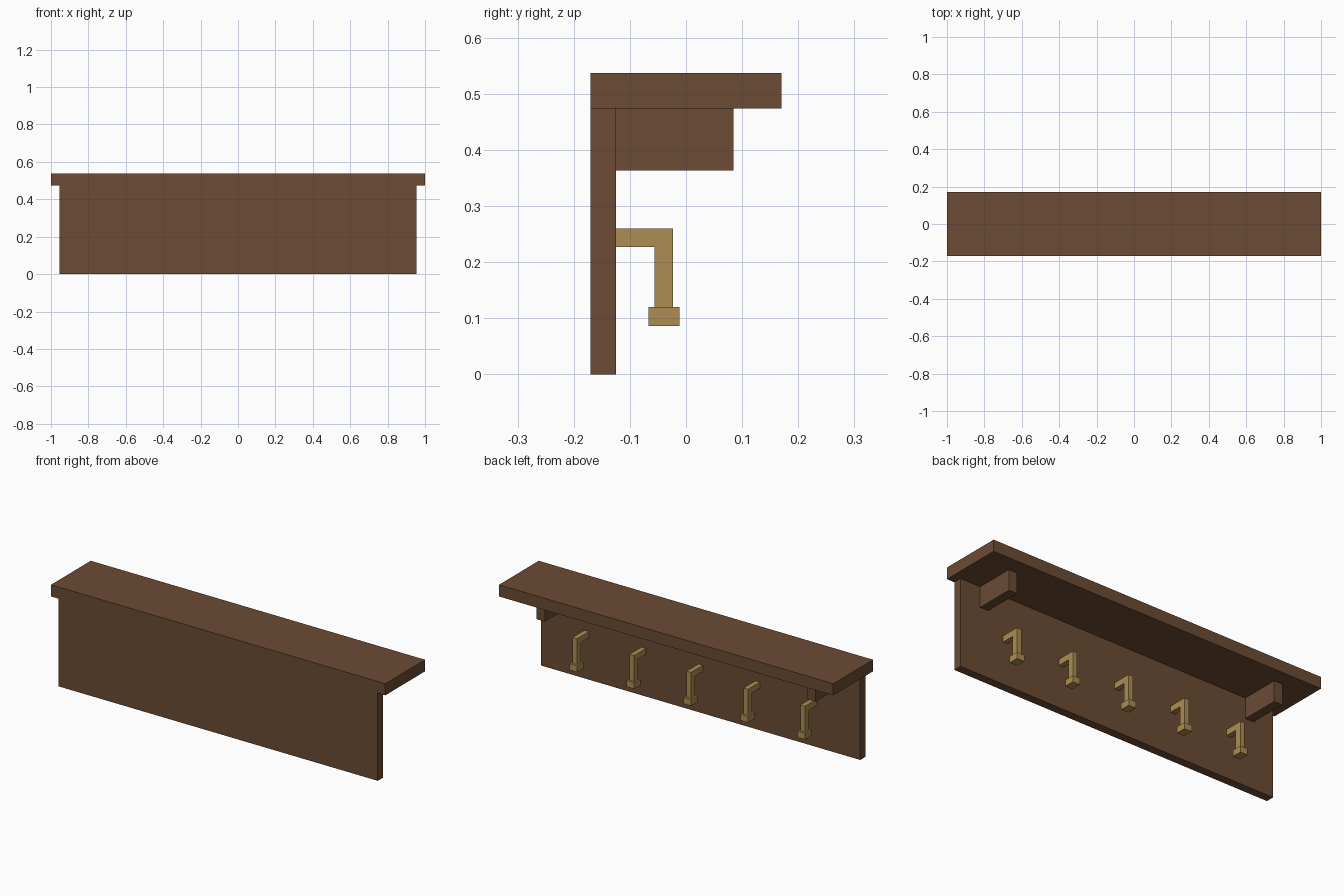
import bpy
import bmesh
from mathutils import Vector

if "Cube" in bpy.data.objects:
    bpy.data.objects.remove(bpy.data.objects["Cube"])


def material(name, rgb):
    m = bpy.data.materials.new(name)
    m.diffuse_color = (*rgb, 1.0)
    m.use_nodes = True
    m.node_tree.nodes["Principled BSDF"].inputs["Base Color"].default_value = m.diffuse_color
    return m


wood = material("dark_wood", (0.147, 0.07, 0.034))
brass = material("brass", (0.42, 0.27, 0.085))


def finish(name, bm, mat):
    bmesh.ops.recalc_face_normals(bm, faces=bm.faces)
    mesh = bpy.data.meshes.new(name)
    bm.to_mesh(mesh)
    bm.free()
    mesh.materials.append(mat)
    obj = bpy.data.objects.new(name, mesh)
    bpy.context.collection.objects.link(obj)
    return obj


def box(name, x, y, z, mat):
    """Box from (min, max) ranges on each axis."""
    bm = bmesh.new()
    bmesh.ops.create_cube(bm, size=1)
    for v in bm.verts:
        v.co = Vector([r[0] if c < 0 else r[1] for c, r in zip(v.co, (x, y, z))])
    return finish(name, bm, mat)


def extruded_profile(name, points, x, mat):
    """Closed y-z outline extruded along x."""
    bm = bmesh.new()
    face = bm.faces.new([bm.verts.new((x[0], y, z)) for y, z in points])
    out = bmesh.ops.extrude_face_region(bm, geom=[face])
    verts = [g for g in out["geom"] if isinstance(g, bmesh.types.BMVert)]
    bmesh.ops.translate(bm, verts=verts, vec=(x[1] - x[0], 0, 0))
    return finish(name, bm, mat)


# Shelf and wall board
box("top_shelf", (-1, 1), (-0.17, 0.17), (0.474, 0.537), wood)
box("back_board", (-0.955, 0.955), (-0.17, -0.125), (0, 0.474), wood)

# Brackets under the shelf
for side, cx in (("left", -0.81), ("right", 0.81)):
    box(f"bracket_{side}", (cx - 0.025, cx + 0.025), (-0.125, 0.085), (0.363, 0.474), wood)

# Five hooks: bent arm plus end cap
arm = [(-0.125, 0.227), (-0.056, 0.227), (-0.056, 0.12),
       (-0.023, 0.12), (-0.023, 0.26), (-0.125, 0.26)]
for i in range(5):
    cx = (i - 2) * 0.341
    extruded_profile(f"hook_arm_{i + 1}", arm, (cx - 0.0135, cx + 0.0135), brass)
    box(f"hook_cap_{i + 1}", (cx - 0.022, cx + 0.022), (-0.067, -0.012), (0.086, 0.12), brass)
